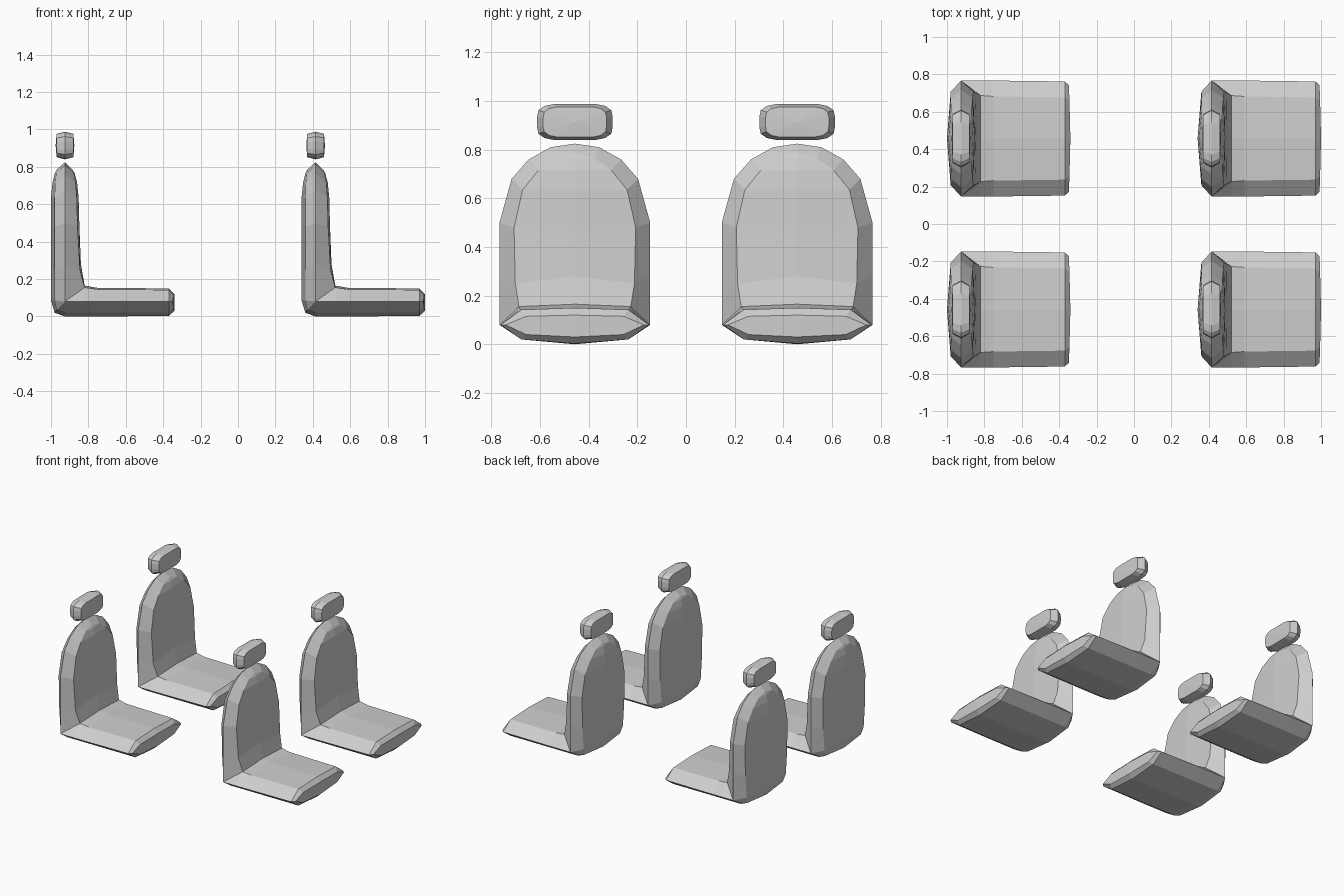
import bpy, bmesh

if "Cube" in bpy.data.objects:
    bpy.data.objects.remove(bpy.data.objects["Cube"])

grey = bpy.data.materials.new("light grey upholstery")
grey.diffuse_color = (0.62, 0.62, 0.62, 1)
grey.use_nodes = True
grey.node_tree.nodes["Principled BSDF"].inputs["Base Color"].default_value = grey.diffuse_color


def finish(bm, name):
    bmesh.ops.remove_doubles(bm, verts=bm.verts, dist=0.0005)
    bmesh.ops.recalc_face_normals(bm, faces=bm.faces)
    me = bpy.data.meshes.new(name)
    bm.to_mesh(me)
    bm.free()
    me.materials.append(grey)
    return me


def face(bm, pts, sy=1):
    """Add a face, skipping repeated points."""
    uniq = []
    for p in pts:
        if p not in uniq:
            uniq.append(p)
    if len(uniq) > 2:
        bm.faces.new([bm.verts.new((x, y * sy, z)) for x, y, z in uniq])


def strips(bm, rows, sy):
    """Quads between consecutive rows of points."""
    for a, b in zip(rows, rows[1:]):
        for i in range(len(a) - 1):
            face(bm, [a[i], a[i + 1], b[i + 1], b[i]], sy)


XM = -0.255           # middle plane of the backrest (seat centre is x = 0)


def seat_mesh():
    # backrest levels: rim y, rim z, inset y, inset z, rear inset x,
    # rear centre x, front inset x, front centre x
    levels = [
        (.31, .08, .23, .155, -.31, -.33, -.15, -.15),
        (.31, .28, .245, .25, -.31, -.33, -.175, -.17),
        (.31, .50, .25, .48, -.31, -.33, -.188, -.178),
        (.26, .68, .215, .635, -.31, -.33, -.192, -.182),
        (.19, .76, .15, .715, -.307, -.322, -.198, -.19),
        (.10, .81, .08, .765, -.302, -.31, -.208, -.203),
        (0, .825, 0, .785, -.30, -.30, -.215, -.215)]
    rows = []
    for i, (w, z, wi, zi, ri, rc, fi, fc) in enumerate(levels):
        zr = .085 if i == 0 else zi
        zc = .165 if i == 0 else (.28 if i == 1 else zi)
        rows.append([(rc, 0, zr), (ri, wi, zr), (XM, w, z), (fi, wi, zi), (fc, 0, zc)])
    # cushion sections from the backrest to the rounded front
    back = [rows[0][4], rows[0][3], (-.15, .31, .08), (-.15, .22, .02), (-.15, 0, 0)]
    top = [(-.08, 0, .153), (-.08, .225, .145), (-.08, .31, .08), (-.08, .22, .02), (-.08, 0, 0)]
    nose = [(.30, 0, .15), (.30, .22, .142), (.30, .305, .08), (.30, .22, .02), (.30, 0, .003)]
    tip = [(.33, 0, .12), (.325, .20, .115), (.322, .285, .08), (.325, .20, .04), (.33, 0, .03)]
    mid_low = [rows[0][2], (XM, .22, .02), (XM, 0, 0)]
    rear_low = [rows[0][2], (-.30, .21, .035), (-.31, 0, .02)]
    rear_top = [rows[0][2], rows[0][1], rows[0][0]]
    bm = bmesh.new()
    for sy in (1, -1):
        strips(bm, rows, sy)
        strips(bm, [back, top, nose, tip], sy)
        face(bm, tip, sy)
        strips(bm, [back[2:], mid_low, rear_low, rear_top], sy)
        face(bm, [rows[0][2], back[1], back[2]], sy)
    return finish(bm, "seat")


def headrest_mesh():
    quarter = [(.155, .022), (.15, .048), (.125, .066), (.085, .074)]
    half = quarter + [(-y, z) for y, z in reversed(quarter)]
    ring = half + [(-y, -z) for y, z in half]
    ring.append(ring[0])
    rows = [[(XM + x, y * s, .914 + z * s) for y, z in ring]
            for x, s in ((-.05, 0), (-.045, .84), (0, 1), (.045, .84), (.05, 0))]
    bm = bmesh.new()
    strips(bm, rows, 1)
    return finish(bm, "headrest")


# four identical seats in two rows
seat, rest = seat_mesh(), headrest_mesh()
for row, x in (("rear", -.67), ("front", .67)):
    for side, y in (("right", -.457), ("left", .457)):
        for part, me in (("seat", seat), ("headrest", rest)):
            ob = bpy.data.objects.new(f"{part}_{row}_{side}", me)
            ob.location = (x, y, 0)
            bpy.context.collection.objects.link(ob)
